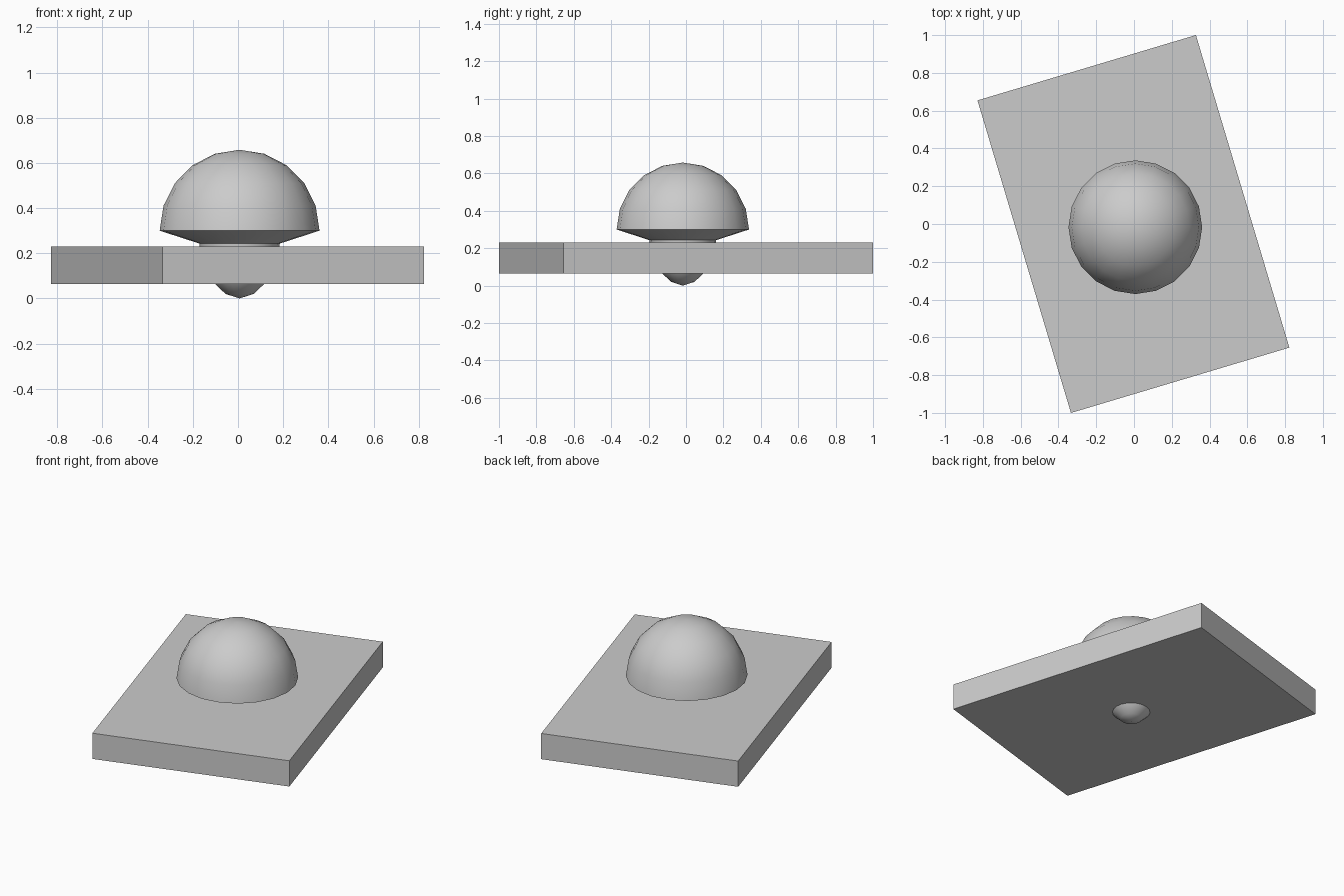
import bpy, bmesh
from math import sin, cos, pi, radians

if "Cube" in bpy.data.objects:
    bpy.data.objects.remove(bpy.data.objects["Cube"])

SIDES = 20


def lathe(name, profile, location, sharp_angle):
    """Revolve an (r, z) profile that starts and ends on the axis."""
    bm = bmesh.new()
    bottom = bm.verts.new((0, 0, profile[0][1]))
    top = bm.verts.new((0, 0, profile[-1][1]))
    rings = [[bm.verts.new((r * cos(2 * pi * i / SIDES), r * sin(2 * pi * i / SIDES), z))
              for i in range(SIDES)] for r, z in profile[1:-1]]
    for i in range(SIDES):
        j = (i + 1) % SIDES
        bm.faces.new((bottom, rings[0][j], rings[0][i]))
        bm.faces.new((top, rings[-1][i], rings[-1][j]))
        for low, high in zip(rings, rings[1:]):
            bm.faces.new((low[i], low[j], high[j], high[i]))
    mesh = bpy.data.meshes.new(name)
    bm.to_mesh(mesh)
    bm.free()
    obj = bpy.data.objects.new(name, mesh)
    obj.location = location
    bpy.context.collection.objects.link(obj)
    bpy.ops.object.select_all(action='DESELECT')
    obj.select_set(True)
    bpy.context.view_layer.objects.active = obj
    bpy.ops.object.shade_smooth_by_angle(angle=sharp_angle)
    return obj


# Flat slab, turned about z
bpy.ops.mesh.primitive_cube_add(size=1, location=(-0.003, 0, 0.147),
                                rotation=(0, 0, radians(16.65)))
slab = bpy.context.object
slab.name = "base_slab"
slab.scale = (1.207, 1.727, 0.165)

# Domed cap and rounded stem passing through the slab
stem = [(0, 0), (0.062, 0.02), (0.109, 0.064), (0.152, 0.13), (0.174, 0.19), (0.178, 0.243)]
dome = [(0.354 * cos(pi * i / 10), 0.3 + 0.358 * sin(pi * i / 10)) for i in range(6)]
lathe("domed_button", stem + dome, (0.007, -0.017, 0), radians(40))
